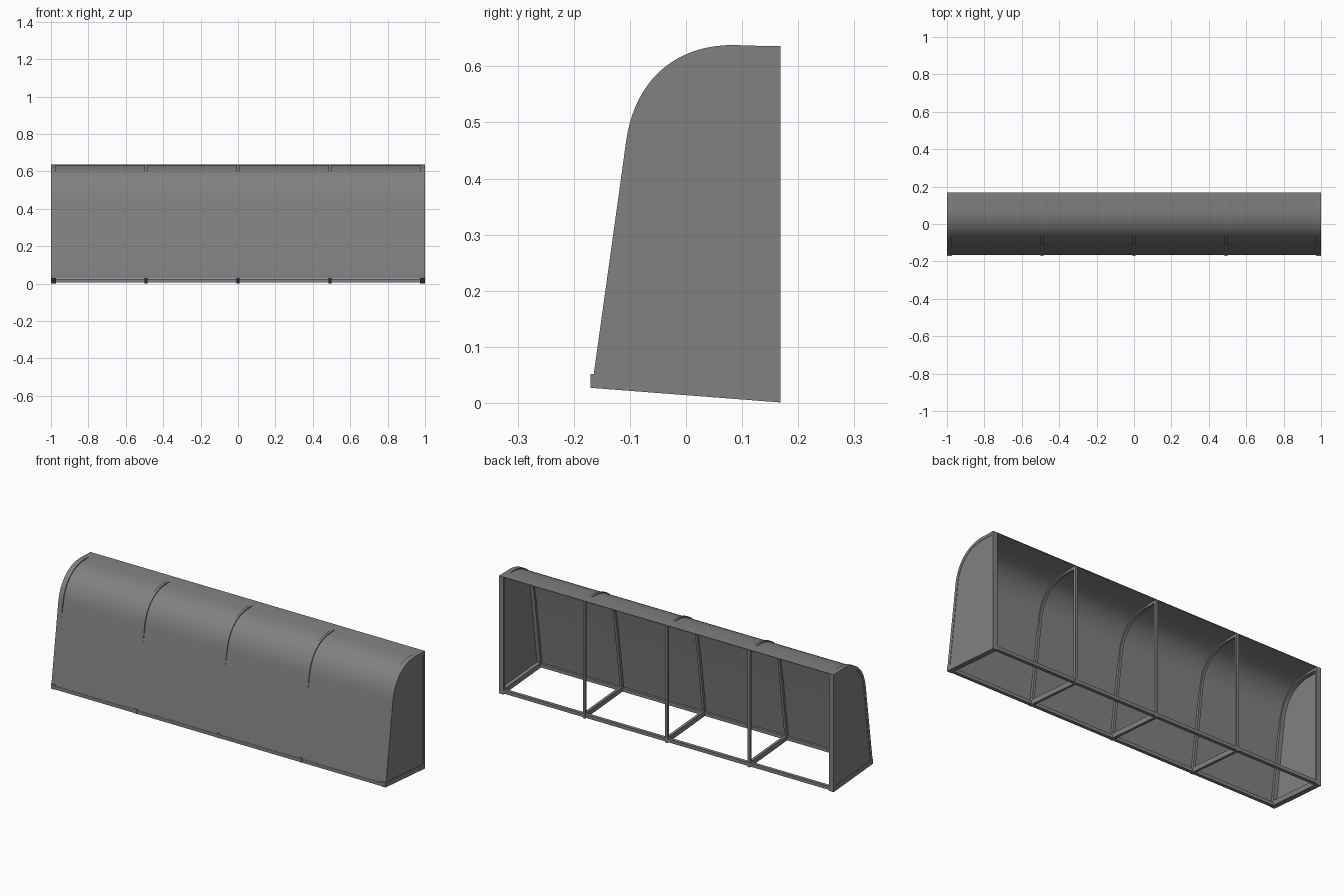
import bpy
import bmesh
from math import radians
from mathutils import Vector
from mathutils.geometry import interpolate_bezier

cube = bpy.data.objects.get("Cube")
if cube:
    bpy.data.objects.remove(cube, do_unlink=True)

grey = bpy.data.materials.new("mid grey")
grey.use_nodes = True
grey.diffuse_color = (0.22, 0.22, 0.22, 1)
grey.node_tree.nodes["Principled BSDF"].inputs["Base Color"].default_value = (0.22, 0.22, 0.22, 1)


def prism(name, section, x0, x1, smooth=False):
    """Extrude a (y, z) section from x0 to x1."""
    bm = bmesh.new()
    face = bm.faces.new([bm.verts.new((x0, y, z)) for y, z in section])
    moved = bmesh.ops.extrude_face_region(bm, geom=[face])["geom"]
    bmesh.ops.translate(bm, vec=(x1 - x0, 0, 0),
                        verts=[v for v in moved if isinstance(v, bmesh.types.BMVert)])
    bmesh.ops.recalc_face_normals(bm, faces=bm.faces)
    mesh = bpy.data.meshes.new(name)
    bm.to_mesh(mesh)
    bm.free()
    mesh.materials.append(grey)
    obj = bpy.data.objects.new(name, mesh)
    bpy.context.collection.objects.link(obj)
    if smooth:
        bpy.ops.object.select_all(action='DESELECT')
        obj.select_set(True)
        bpy.context.view_layer.objects.active = obj
        bpy.ops.object.shade_smooth_by_angle(angle=radians(30))
    return obj


def offset(path, distances):
    """Shift each path point inward by its own distance."""
    result = []
    for i, p in enumerate(path):
        t = (path[min(i + 1, len(path) - 1)] - path[max(i - 1, 0)]).normalized()
        result.append(p + Vector((t.y, -t.x)) * distances[i])
    return result


# Outer line of the ribs: leaning front, rounded shoulder, flat roof
foot, knee = Vector((-0.165, 0.04)), Vector((-0.107, 0.465))
crown, eave = Vector((0.085, 0.638)), Vector((0.168, 0.635))
arc = [p.to_2d() for p in interpolate_bezier(
    knee.to_3d(), Vector((-0.092, 0.575, 0)), Vector((-0.02, 0.638, 0)), crown.to_3d(), 20)]
outer = [foot, foot.lerp(knee, 0.83)] + arc + [crown.lerp(eave, 0.42), eave]
inner = offset(outer, [0.016] * len(outer))
inner[-1].x = eave.x

# Roof sheet, sunk between the ribs on the shoulder and proud at both ends
depth = [-0.001, 0] + [0.005] * len(arc) + [0, -0.001]
sheet_out = offset(outer, depth)
sheet_in = offset(outer, [d + 0.003 for d in depth])
prism("curved_sheet", sheet_out + sheet_in[::-1], -1, 1, True)

# Frames: rib, back post and sloping floor bar
floor_bar = [(-0.17, 0.027), (0.168, 0.001), (0.168, 0.028), (-0.154, 0.052), (-0.17, 0.052)]
post = [(0.155, 0.01), (0.168, 0.01), (0.168, 0.634), (0.155, 0.634)]
frames = [("right_end", -1, -0.973), ("right_middle", -0.499, -0.485), ("centre", -0.007, 0.007),
          ("left_middle", 0.485, 0.499), ("left_end", 0.973, 1)]
for name, x0, x1 in frames:
    prism(name + "_rib", outer + inner[::-1], x0, x1, True)
    prism(name + "_post", post, x0, x1)
    prism(name + "_floor_bar", floor_bar, x0, x1)

# End panels set just inside the end frames
panel = inner[:-1] + [Vector((0.158, 0.622)), Vector((0.158, 0.02))]
for name, x in (("left_end_panel", 0.996), ("right_end_panel", -0.996)):
    prism(name, panel, x - 0.002, x + 0.002)

# Long floor rails
for name, y, z in (("front_rail", -0.158, 0.036), ("back_rail", 0.158, 0.015)):
    h = 0.009
    prism(name, [(y - h, z - h), (y + h, z - h), (y + h, z + h), (y - h, z + h)], -0.99, 0.99)
